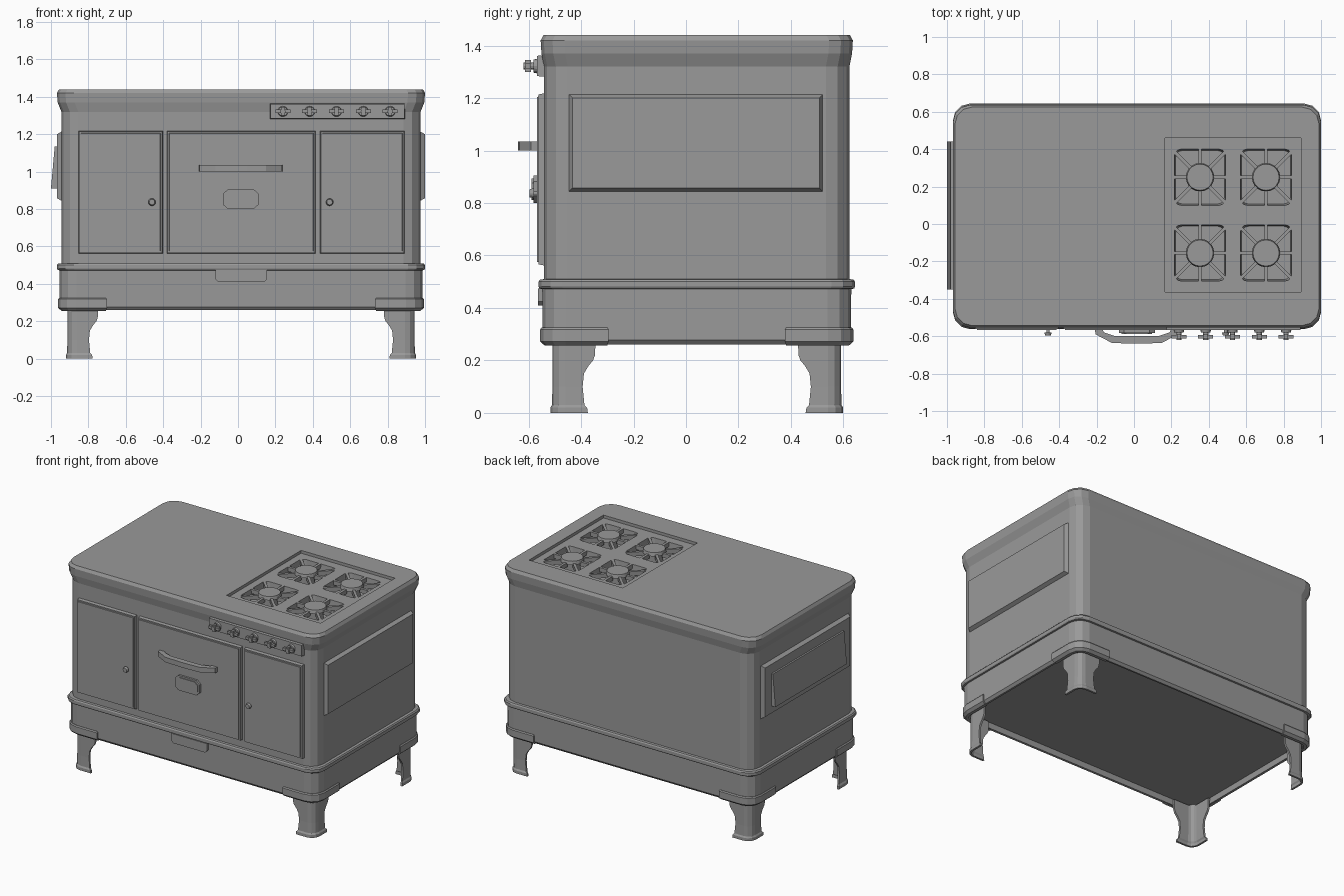
import bpy, bmesh, math
from mathutils import Matrix, Vector

if "Cube" in bpy.data.objects:
    bpy.data.objects.remove(bpy.data.objects["Cube"], do_unlink=True)

enamel = bpy.data.materials.new("grey enamel")
enamel.use_nodes = True
GREY = (0.32, 0.32, 0.32, 1)
enamel.diffuse_color = GREY
enamel.node_tree.nodes["Principled BSDF"].inputs["Base Color"].default_value = GREY

CX, CY = 0.016, 0.041


def finish(name, bm):
    bmesh.ops.recalc_face_normals(bm, faces=bm.faces)
    mesh = bpy.data.meshes.new(name)
    bm.to_mesh(mesh)
    bm.free()
    mesh.materials.append(enamel)
    obj = bpy.data.objects.new(name, mesh)
    bpy.context.collection.objects.link(obj)
    return obj


def bridge(bm, rings, closed=True):
    n = len(rings[0])
    for a, b in zip(rings, rings[1:]):
        for i in range(n if closed else n - 1):
            j = (i + 1) % n
            bm.faces.new((a[i], a[j], b[j], b[i]))


def add_loft(bm, rows, cx, cy, r, seg=3):
    """Stack rounded rectangles given as (z, half x, half y)."""
    rings = []
    for z, hx, hy in rows:
        ring = []
        for q, (sx, sy) in enumerate([(1, 1), (-1, 1), (-1, -1), (1, -1)]):
            for k in range(seg + 1):
                a = math.pi / 2 * (q + k / seg)
                ring.append(bm.verts.new((cx + sx * (hx - r) + r * math.cos(a),
                                          cy + sy * (hy - r) + r * math.sin(a), z)))
        rings.append(ring)
    bridge(bm, rings)
    bm.faces.new(rings[0])
    bm.faces.new(rings[-1])


def raised_panel(name, lo, hi, axis, side, inset):
    """Box whose outer face on one axis is inset to give a sloped border."""
    bm = bmesh.new()
    lo, hi = Vector(lo), Vector(hi)
    mid, half = (lo + hi) / 2, (hi - lo) / 2
    for v in bmesh.ops.create_cube(bm, size=2)["verts"]:
        outer = v.co[axis] * side > 0
        v.co = Vector([mid[i] + v.co[i] * (half[i] - (inset if outer and i != axis else 0))
                       for i in range(3)])
    return finish(name, bm)


def prism(name, pts, start, end, to_3d):
    bm = bmesh.new()
    rings = [[bm.verts.new(to_3d(a, b, d)) for a, b in pts] for d in (start, end)]
    bridge(bm, rings)
    for ring in rings:
        bm.faces.new(ring)
    return finish(name, bm)


def add_disc(bm, loc, r1, r2, depth, axis="Z", seg=16):
    m = Matrix.Translation(loc)
    if axis == "Y":
        m = m @ Matrix.Rotation(math.pi / 2, 4, "X")
    bmesh.ops.create_cone(bm, cap_ends=True, segments=seg, radius1=r1, radius2=r2,
                          depth=depth, matrix=m)


def add_box(bm, loc, size, turn=0):
    bmesh.ops.create_cube(bm, size=1, matrix=Matrix.Translation(loc)
                          @ Matrix.Rotation(turn, 4, "Z") @ Matrix.Diagonal((*size, 1)))


def corner_piece(name, rows, hx, hy, sx, sy, r, thick):
    """Angle shell wrapped round one corner; rows are (z, arm width, outset)."""
    bm = bmesh.new()
    layers = []
    for t in (0, thick):
        rings = []
        for z, w, out in rows:
            o = t - out
            path = [(w, o)]
            for k in range(4):
                a = math.pi / 2 * k / 3
                path.append((r - (r - o) * math.sin(a), r - (r - o) * math.cos(a)))
            path.append((o, w))
            rings.append([bm.verts.new((CX + sx * (hx - a), CY + sy * (hy - b), z))
                          for a, b in path])
        bridge(bm, rings, closed=False)
        layers.append(rings)
    # Close the rims between the outer and inner skins
    loops = [rg[0] + [q[-1] for q in rg[1:-1]] + rg[-1][::-1] + [q[0] for q in rg[-2:0:-1]]
             for rg in layers]
    bridge(bm, loops)
    return finish(name, bm)


# Body with base, belt moulding and flared top
bm = bmesh.new()
add_loft(bm, [(0.30, .935, .555), (0.262, .94, .56), (0.26, .955, .574), (0.277, .97, .588),
              (0.472, .97, .589), (0.474, .98, .60), (0.481, .984, .603), (0.50, .984, .603),
              (0.508, .978, .598), (0.51, .96, .582), (1.32, .96, .582), (1.37, .98, .592),
              (1.42, .984, .595), (1.44, .973, .584)], CX, CY, 0.09)
body = finish("stove_body", bm)

# Hollow out the cooktop tray and burner wells
BURNERS = [(x, y) for x in (0.353, 0.706) for y in (-0.155, 0.25)]
tray = bmesh.new()
add_box(tray, (0.53, 0.048, 1.47), (0.727, 0.824, 0.1))
wells = bmesh.new()
for x, y in BURNERS:
    add_loft(wells, [(1.35, .13, .143), (1.5, .145, .158)], x, y, 0.035)
for name, cut in (("tray_cutter", tray), ("well_cutter", wells)):
    cutter = finish(name, cut)
    cutter.hide_render = True
    mod = body.modifiers.new(name, "BOOLEAN")
    mod.operation, mod.solver, mod.object = "DIFFERENCE", "EXACT", cutter
    bpy.context.view_layer.objects.active = body
    bpy.ops.object.modifier_apply(modifier=name)
    bpy.data.objects.remove(cutter, do_unlink=True)

# Burner heads and grates
for i, (x, y) in enumerate(BURNERS):
    bm = bmesh.new()
    add_disc(bm, (x, y, 1.39), 0.055, 0.055, 0.08)
    add_disc(bm, (x, y, 1.422), 0.076, 0.07, 0.024, seg=20)
    finish(f"burner_{i + 1}", bm)
    bm = bmesh.new()
    for k in range(8):
        a = k * math.pi / 4
        length = 0.14 if k % 2 else 0.09
        mid = 0.065 + length / 2
        add_box(bm, (x + mid * math.cos(a), y + mid * math.sin(a), 1.405),
                (length, 0.018, 0.03), a)
    finish(f"grate_{i + 1}", bm)

# Legs and base corner caps
LEG = [(0, .135, .008), (0.02, .132, .008), (0.03, .122, .002), (0.10, .115, 0),
       (0.15, .12, 0), (0.18, .138, 0), (0.20, .155, 0), (0.22, .162, 0), (0.29, .165, 0)]
CAP = [(0.256, .25, -.012), (0.272, .255, .006), (0.318, .255, .006), (0.325, .25, 0)]
for sx, side in ((1, "left"), (-1, "right")):
    for sy, end in ((-1, "front"), (1, "back")):
        corner_piece(f"{end}_{side}_leg", LEG, .928, .55, sx, sy, 0.05, 0.014)
        corner_piece(f"{end}_{side}_corner_cap", CAP, .972, .591, sx, sy, 0.09, 0.02)

# Front doors
for name, x0, x1 in (("right_door", -.855, -.40), ("oven_door", -.383, .417),
                     ("left_door", .437, .893)):
    raised_panel(name, (x0, -.562, .56), (x1, -.53, 1.22), 1, -1, 0.006)
    raised_panel(name + "_face", (x0 + .012, -.568, .572), (x1 - .012, -.55, 1.208), 1, -1, .004)

# Side panels and tilted flap
raised_panel("left_side_panel", (.96, -.454, .836), (1.0, .53, 1.222), 0, 1, 0.022)
raised_panel("right_side_panel", (-.968, -.454, .836), (-.93, .53, 1.222), 0, -1, 0.022)
prism("right_side_flap", [(-.95, .91), (-1.0, .91), (-.98, 1.135), (-.95, 1.135)],
      -.35, .44, lambda a, b, d: (a, d, b))


def front(a, b, d):
    return (a, d, b)


# Door handle, badge plate and drawer pull
prism("oven_handle",
      [(-.21, -.56), (-.205, -.59), (-.12, -.635), (-.02, -.64), (.05, -.64), (.15, -.635),
       (.235, -.59), (.24, -.56), (.20, -.56), (.19, -.58), (.13, -.60), (-.10, -.60),
       (-.16, -.58), (-.17, -.56)], 1.0, 1.035, lambda a, b, d: (a, b, d))


def badge(w, h):
    quarter = [(w, h * .55), (w * .72, h)]
    pts = quarter + [(-a, b) for a, b in quarter[::-1]]
    return [(.015 + a, .853 + b) for a, b in pts + [(-a, -b) for a, b in pts]]


prism("badge_rim", badge(.096, .052), -.56, -.582, front)
prism("badge_centre", badge(.082, .041), -.57, -.588, front)
prism("drawer_pull", [(-.12, .475), (-.12, .425), (-.105, .41), (.14, .41), (.155, .425),
                      (.155, .475)], -.54, -.565, front)

# Small door knobs
for name, x in (("right_door_knob", -.46), ("left_door_knob", .49)):
    bm = bmesh.new()
    add_disc(bm, (x, -.572, .837), .009, .009, .02, "Y", 12)
    add_disc(bm, (x, -.588, .837), .02, .015, .016, "Y", 12)
    finish(name, bm)

# Control panel with five tap knobs
raised_panel("control_panel", (.17, -.568, 1.28), (.893, -.53, 1.365), 1, -1, 0.004)
for i in range(5):
    x = .24 + i * .1433
    bm = bmesh.new()
    add_disc(bm, (x, -.574, 1.322), .028, .025, .014, "Y")
    add_disc(bm, (x, -.595, 1.322), .014, .014, .05, "Y", 12)
    add_box(bm, (x, -.602, 1.322), (.08, .018, .018))
    add_box(bm, (x, -.602, 1.322), (.022, .022, .045))
    finish(f"control_knob_{i + 1}", bm)
